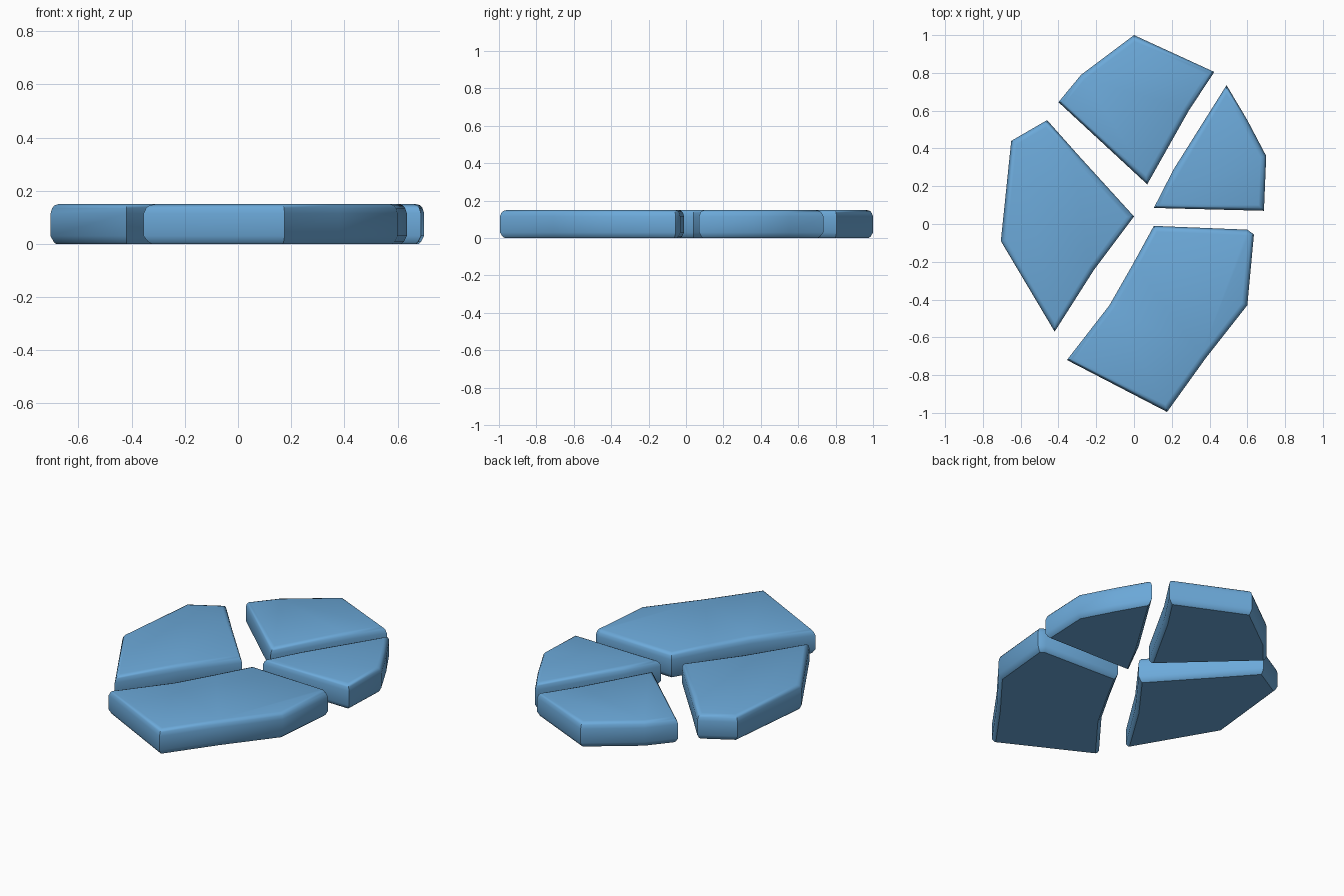
import bpy, bmesh, math
from mathutils import Vector

if "Cube" in bpy.data.objects:
    bpy.data.objects.remove(bpy.data.objects["Cube"])

stone = bpy.data.materials.new("slate blue")
stone.diffuse_color = (0.15, 0.40, 0.70, 1)
stone.use_nodes = True
stone.node_tree.nodes["Principled BSDF"].inputs["Base Color"].default_value = stone.diffuse_color

# outlines of the four paving stones, seen from above
STONES = {
    "back_stone": [(0, 1.0), (-.28, .79), (-.40, .645), (.07, .21), (.29, .60), (.425, .805)],
    "right_stone": [(.49, .735), (.60, .55), (.70, .36), (.688, .07), (.105, .085), (.21, .29)],
    "left_stone": [(-.46, .55), (-.65, .44), (-.705, -.09), (-.42, -.57), (-.21, -.24),
                   (.0, .04), (-.30, .37)],
    "front_stone": [(.105, -.01), (.60, -.03), (.635, -.055), (.60, -.43), (.38, -.71),
                    (.175, -.995), (-.355, -.72), (-.13, -.43), (-.01, -.22)],
}
# edge profile: (height, inset)
PROFILE = [(0, .02), (.008, .011), (.03, 0), (.115, 0), (.135, .006), (.145, .014), (.15, .03)]


def inset(pts, d):
    out = []
    for i, p in enumerate(pts):
        a = (p - pts[i - 1]).normalized()
        b = (pts[(i + 1) % len(pts)] - p).normalized()
        n = (Vector((-a.y, a.x)) + Vector((-b.y, b.x))).normalized()
        k = min(1 / max(n.dot(Vector((-a.y, a.x))), .1), 1.6)
        out.append(p + n * d * k)
    return out


def make_stone(name, outline):
    pts = [Vector(p) for p in outline]
    area = sum(pts[i - 1].x * p.y - p.x * pts[i - 1].y for i, p in enumerate(pts))
    if area < 0:
        pts.reverse()
    bm = bmesh.new()
    rings = [[bm.verts.new((p.x, p.y, z)) for p in inset(pts, d)] for z, d in PROFILE]
    n = len(pts)
    for lo, hi in zip(rings, rings[1:]):
        for i in range(n):
            j = (i + 1) % n
            bm.faces.new((lo[i], lo[j], hi[j], hi[i]))
    bm.faces.new(rings[0][::-1])
    bm.faces.new(rings[-1])
    bmesh.ops.recalc_face_normals(bm, faces=bm.faces)
    mesh = bpy.data.meshes.new(name)
    bm.to_mesh(mesh)
    bm.free()
    mesh.materials.append(stone)
    ob = bpy.data.objects.new(name, mesh)
    bpy.context.collection.objects.link(ob)
    bpy.ops.object.select_all(action='DESELECT')
    ob.select_set(True)
    bpy.context.view_layer.objects.active = ob
    bpy.ops.object.shade_smooth_by_angle(angle=math.radians(35))


for name, outline in STONES.items():
    make_stone(name, outline)
